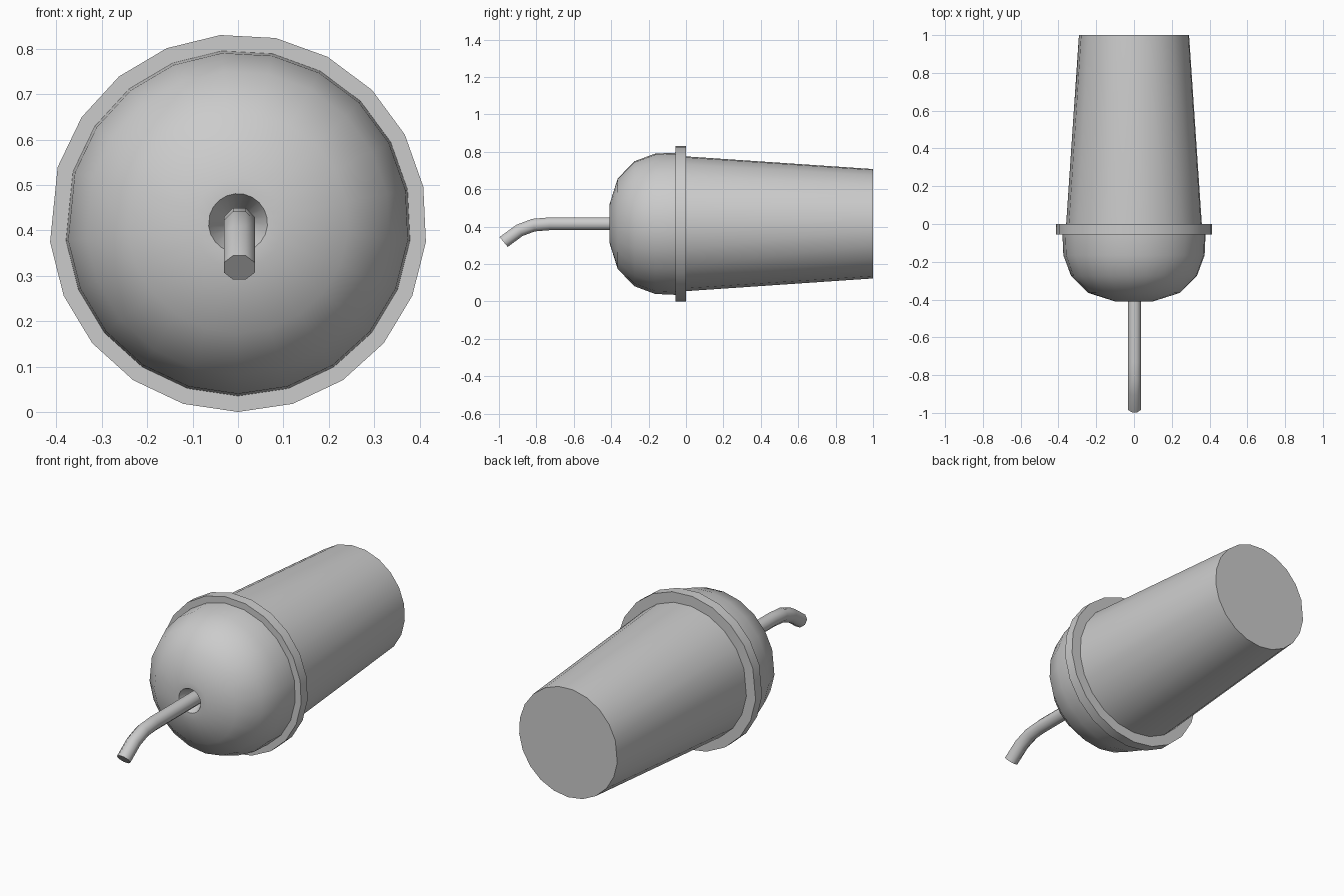
import bpy, bmesh, math
from mathutils import Vector

if "Cube" in bpy.data.objects:
    bpy.data.objects.remove(bpy.data.objects["Cube"])

CENTRE_Z = 0.416
STEP = 16.85
# 21-sided ring with one slightly wider side on the left
CUP_ANGLES = [math.radians(-90 + STEP * k) for k in range(-5, 16)]
STRAW_ANGLES = [math.radians(22.5 + 45 * k) for k in range(8)]


def loft(name, rings, close_loop=False, smooth=35):
    """Skin a list of equal-sized point rings; cap both ends unless looped."""
    bm = bmesh.new()
    loops = [[bm.verts.new(p) for p in ring] for ring in rings]
    pairs = list(zip(loops, loops[1:]))
    if close_loop:
        pairs.append((loops[-1], loops[0]))
    else:
        bm.faces.new(loops[0])
        bm.faces.new(loops[-1])
    n = len(loops[0])
    for a, b in pairs:
        for i in range(n):
            j = (i + 1) % n
            bm.faces.new((a[i], a[j], b[j], b[i]))
    bmesh.ops.recalc_face_normals(bm, faces=bm.faces)
    mesh = bpy.data.meshes.new(name)
    bm.to_mesh(mesh)
    bm.free()
    obj = bpy.data.objects.new(name, mesh)
    bpy.context.collection.objects.link(obj)
    bpy.ops.object.select_all(action='DESELECT')
    obj.select_set(True)
    bpy.context.view_layer.objects.active = obj
    bpy.ops.object.shade_smooth_by_angle(angle=math.radians(smooth))
    return obj


def ring(y, r):
    return [Vector((r * math.cos(a), y, CENTRE_Z + r * math.sin(a))) for a in CUP_ANGLES]


# Tapered cup lying on its side, base at the back
loft("cup", [ring(-0.02, 0.361), ring(0.0, 0.361), ring(1.0, 0.293)])

# Flat rim band
loft("rim", [ring(-0.055, 0.416), ring(0.0, 0.416)])

# Domed lid with a tapered straw hole in the front
lid = [(-0.05, 0.381), (-0.165, 0.376), (-0.275, 0.335), (-0.365, 0.243),
       (-0.41, 0.10), (-0.41, 0.065), (-0.34, 0.03)]
loft("dome_lid", [ring(y, r) for y, r in lid], smooth=40)

# Bent straw: centre y, centre z, downward tilt of the section in degrees
path = [(-0.30, 0.415, 0), (-0.73, 0.415, 0), (-0.815, 0.408, 12),
        (-0.89, 0.380, 29), (-0.975, 0.318, 40)]
R = 0.037
straw = []
for y, z, tilt in path:
    t = math.radians(tilt)
    up = Vector((0, -math.sin(t), math.cos(t)))
    straw.append([Vector((0.003 + R * math.cos(a), y, z)) + up * (R * math.sin(a))
                  for a in STRAW_ANGLES])
loft("straw", straw, smooth=50)
